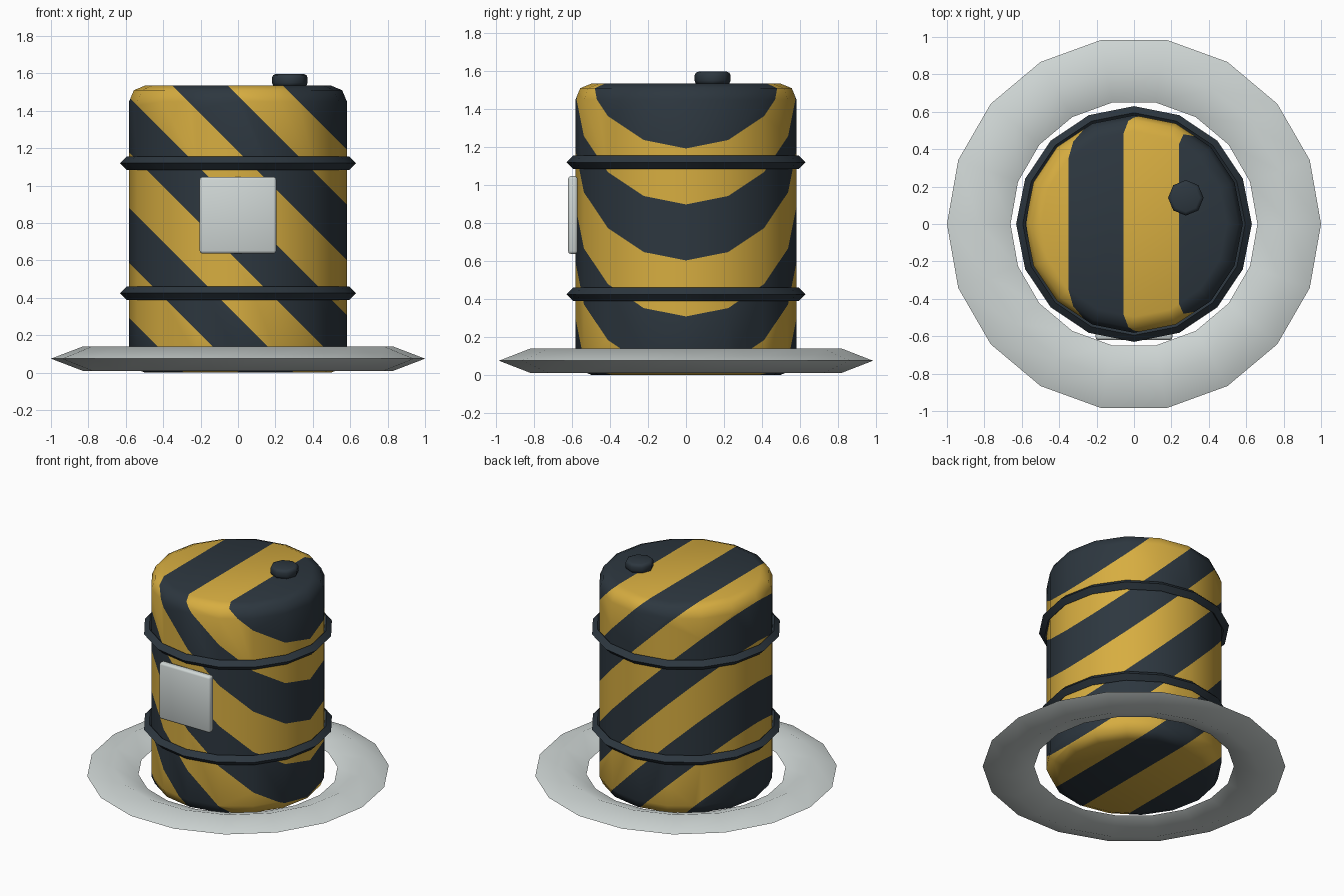
import bpy, bmesh, math
from mathutils import Vector

if "Cube" in bpy.data.objects:
    bpy.data.objects.remove(bpy.data.objects["Cube"])


def material(name, rgb):
    m = bpy.data.materials.new(name)
    m.diffuse_color = (*rgb, 1)
    m.use_nodes = True
    m.node_tree.nodes["Principled BSDF"].inputs["Base Color"].default_value = m.diffuse_color
    return m


YELLOW = material("warning yellow", (0.68, 0.42, 0.052))
DARK = material("dark slate", (0.026, 0.038, 0.05))
GREY = material("light grey", (0.63, 0.68, 0.67))


def finish(obj, name, *mats):
    obj.name = name
    for m in mats:
        obj.data.materials.append(m)
    bpy.ops.object.select_all(action='DESELECT')
    obj.select_set(True)
    bpy.context.view_layer.objects.active = obj
    bpy.ops.object.shade_smooth_by_angle(angle=math.radians(50))
    return obj


def lathe(profile, sides, bm, centre=(0, 0, 0)):
    """Closed solid from (radius, z) points, bottom to top."""
    c = Vector(centre)
    rings = []
    for r, z in profile:
        rings.append([bm.verts.new(c + Vector((r * math.cos(2 * math.pi * i / sides),
                                               r * math.sin(2 * math.pi * i / sides), z)))
                      for i in range(sides)])
    for a, b in zip(rings, rings[1:]):
        for i in range(sides):
            j = (i + 1) % sides
            bm.faces.new((a[i], a[j], b[j], b[i]))
    bm.faces.new(rings[0][::-1])
    bm.faces.new(rings[-1])


def rounded(radius, z0, z1, bevel):
    """Cylinder profile with two-step rounded rims."""
    k = bevel * (1 - math.sqrt(0.5))
    half = [(radius - bevel, 0), (radius - k, k), (radius, bevel)]
    return [(r, z0 + z) for r, z in half] + [(r, z1 - z) for r, z in half[::-1]]


def from_bmesh(bm, name, *mats):
    mesh = bpy.data.meshes.new(name)
    bm.to_mesh(mesh)
    bm.free()
    obj = bpy.data.objects.new(name, mesh)
    bpy.context.collection.objects.link(obj)
    return finish(obj, name, *mats)


def torus(name, z, major, minor, sides, flat, mat):
    bpy.ops.mesh.primitive_torus_add(major_radius=major, minor_radius=minor,
                                     major_segments=sides, minor_segments=4)
    obj = bpy.context.object
    for v in obj.data.vertices:
        v.co.z = v.co.z * flat + z
    return finish(obj, name, mat)


# Barrel body, cut along diagonal planes into hazard stripes
START, STEP = -0.585, 0.295
bm = bmesh.new()
lathe(rounded(0.582, 0.0, 1.535, 0.085), 16, bm)
for k in range(10):
    bmesh.ops.bisect_plane(bm, geom=bm.verts[:] + bm.edges[:] + bm.faces[:], dist=1e-5,
                           plane_co=(START + k * STEP, 0, 0), plane_no=(1, 0, 1))
for f in bm.faces:
    c = f.calc_center_median()
    f.material_index = 1 - math.floor((c.x + c.z - START) / STEP) % 2
from_bmesh(bm, "barrel_body", YELLOW, DARK)

# Hoops and floor ring
torus("lower_hoop", 0.425, 0.595, 0.035, 16, 1, DARK)
torus("upper_hoop", 1.12, 0.595, 0.035, 16, 1, DARK)
torus("base_ring", 0.075, 0.83, 0.17, 18, 0.065 / 0.17, GREY)

# Filler cap on the lid
bm = bmesh.new()
lathe(rounded(0.095, 1.53, 1.597, 0.02), 8, bm, (0.277, 0.14, 0))
from_bmesh(bm, "filler_cap", DARK)

# Blank label plate on the front
bm = bmesh.new()
bmesh.ops.create_cube(bm, size=1)
bmesh.ops.scale(bm, vec=(0.41, 0.05, 0.41), verts=bm.verts)
bmesh.ops.translate(bm, vec=(0, -0.596, 0.842), verts=bm.verts)
bmesh.ops.bevel(bm, geom=bm.edges[:], offset=0.015, segments=2, profile=0.5, affect='EDGES')
from_bmesh(bm, "label_plate", GREY)
